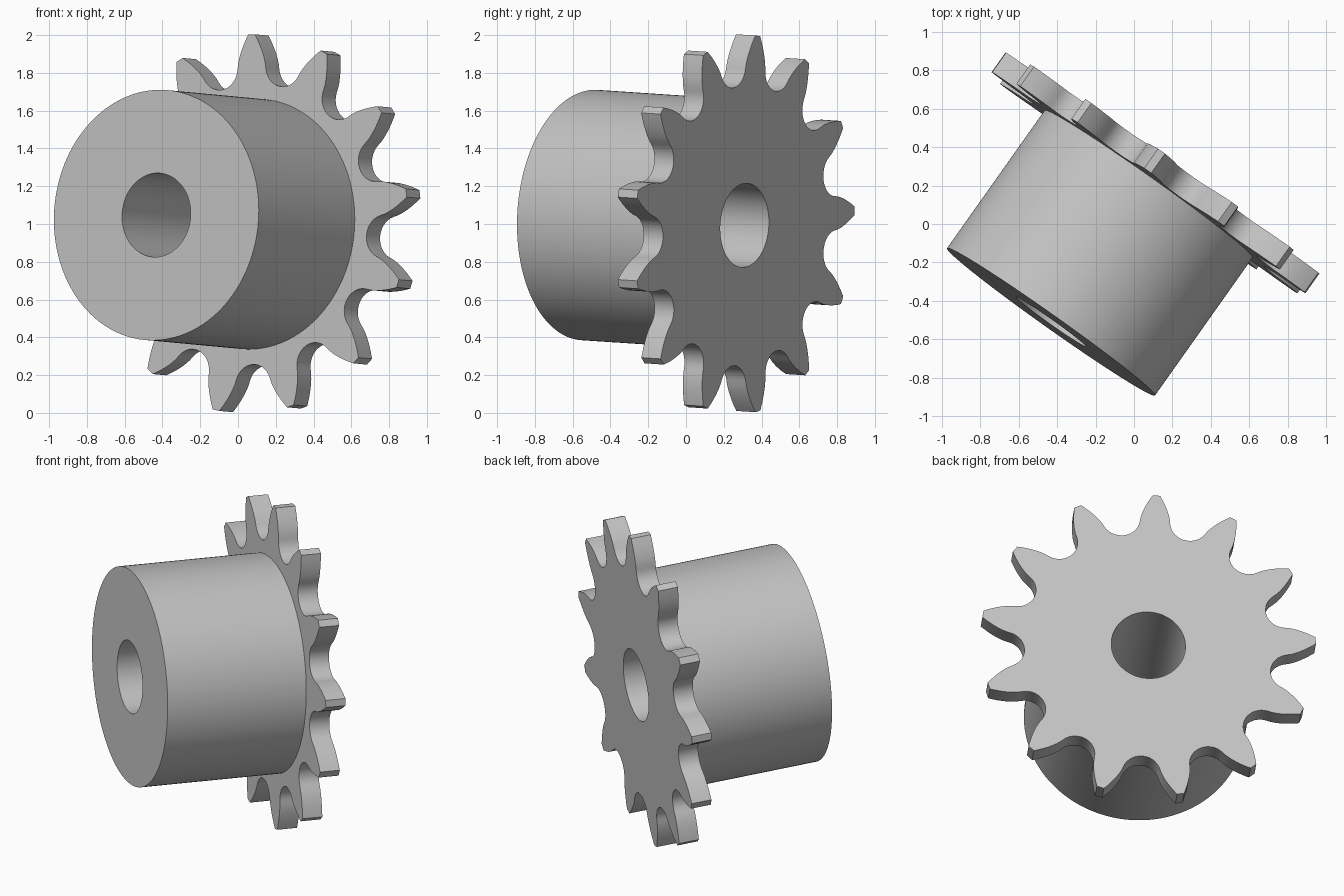
import bpy, bmesh, math
from mathutils import Matrix, Vector

old = bpy.data.objects.get("Cube")
if old:
    bpy.data.objects.remove(old, do_unlink=True)

TEETH = 13
PHASE = math.radians(92.5)
BORE, HUB, TIP = 0.2225, 0.664, 1.006
THICK, LENGTH = 0.125, 1.006
BACK_CENTRE = Vector((0.148, 0.31, 0.993))
FORWARD = Vector((-0.577, -0.815, 0.054)).normalized()

# Steel material
steel = bpy.data.materials.new("steel_grey")
steel.use_nodes = True
colour = (0.55, 0.55, 0.55, 1)
steel.diffuse_color = colour
steel.node_tree.nodes["Principled BSDF"].inputs["Base Color"].default_value = colour

# Tilted frame: local z runs from the sprocket face to the hub face
side = Vector((0, 0, 1)).cross(FORWARD).normalized()
up = FORWARD.cross(side)
frame = Matrix((side, up, FORWARD)).transposed().to_4x4()
frame.translation = BACK_CENTRE


def half_tooth():
    """Points from the tip corner down the flank to the valley bottom."""
    step = math.pi / TEETH
    seat_r, seat = 0.115, Vector((math.cos(step), math.sin(step))) * 0.86
    arc = []
    for i in range(8):
        a = math.pi + step + math.radians(i * 10)
        arc.append(seat + seat_r * Vector((math.cos(a), math.sin(a))))
    start = arc[-1]
    flank = []
    for i in range(1, 8):
        t = i / 7
        flank.append(Vector((start.x + (TIP - start.x) * t,
                             start.y + (0.022 - start.y) * t ** 1.6)))
    return flank[::-1] + arc[::-1]


def outline():
    half = half_tooth()
    tooth = [Vector((p.x, -p.y)) for p in reversed(half[:-1])] + half
    points = []
    for k in range(TEETH):
        turn = Matrix.Rotation(PHASE + k * math.tau / TEETH, 2)
        points += [turn @ p for p in tooth]
    return points


def loft(name, rings):
    """Join successive (points, height) rings with quads."""
    bm = bmesh.new()
    loops = [[bm.verts.new((p.x, p.y, z)) for p in pts] for pts, z in rings]
    for a, b in zip(loops, loops[1:]):
        for i in range(len(a)):
            bm.faces.new((a[i - 1], a[i], b[i], b[i - 1]))
    bmesh.ops.recalc_face_normals(bm, faces=bm.faces)
    mesh = bpy.data.meshes.new(name)
    bm.to_mesh(mesh)
    bm.free()
    mesh.materials.append(steel)
    obj = bpy.data.objects.new(name, mesh)
    bpy.context.collection.objects.link(obj)
    obj.matrix_world = frame
    bpy.ops.object.select_all(action='DESELECT')
    obj.select_set(True)
    bpy.context.view_layer.objects.active = obj
    bpy.ops.object.shade_smooth_by_angle(angle=math.radians(30))
    return obj


teeth = outline()
bore = [p.normalized() * BORE for p in teeth]
hub = [p.normalized() * HUB for p in teeth]

# Toothed plate with a round bore
loft("sprocket_plate", [(bore, THICK), (bore, 0), (teeth, 0),
                        (teeth, THICK), (hub, THICK), (bore, THICK)])

# Cylindrical hub with the bore running through it
loft("hub", [(bore, THICK), (bore, LENGTH), (hub, LENGTH), (hub, THICK)])
